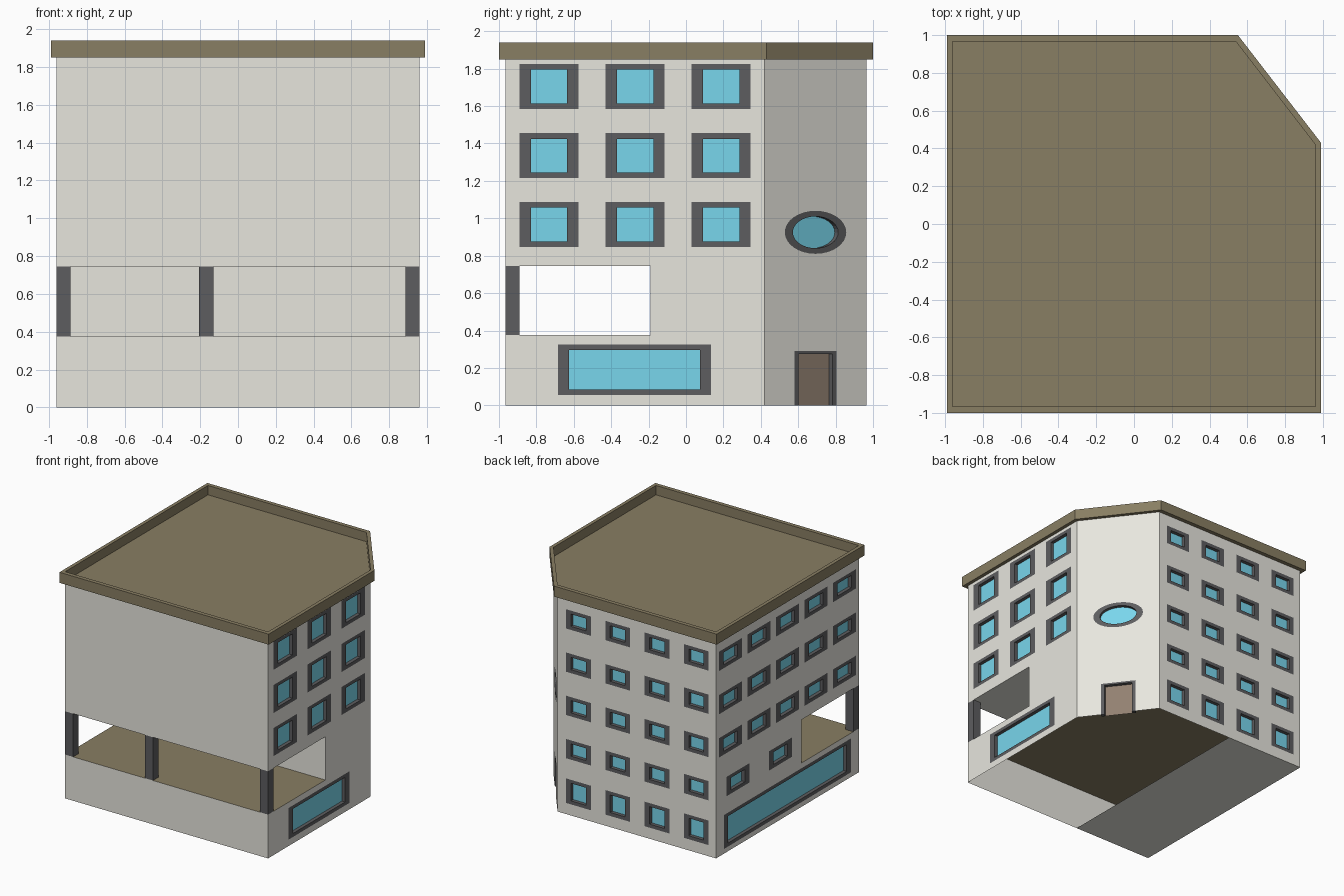
import bpy, math
from mathutils import Matrix, Vector

if "Cube" in bpy.data.objects:
    bpy.data.objects.remove(bpy.data.objects["Cube"])


def material(name, rgb):
    m = bpy.data.materials.new(name)
    m.diffuse_color = (*rgb, 1)
    m.use_nodes = True
    m.node_tree.nodes["Principled BSDF"].inputs["Base Color"].default_value = m.diffuse_color
    return m


WALL = material("warm_grey_wall", (0.8, 0.79, 0.73))
BROWN = material("brown_roof", (0.25, 0.21, 0.125))
DARK = material("dark_frame", (0.11, 0.11, 0.115))
GLASS = material("blue_glass", (0.19, 0.67, 0.84))
DOOR = material("brown_door", (0.29, 0.22, 0.165))

X, Y, TOP = 0.96, 0.965, 1.85           # wall extents
LOW, HIGH, BACK = 0.375, 0.745, -0.19   # terrace floor, ceiling, rear wall
RECESS = 0.03


def panel(name, loops, mat, frame=Matrix(), z=0.0, thick=0.0):
    """Filled flat shape (inner loops are holes); its top is at local z."""
    cu = bpy.data.curves.new(name, 'CURVE')
    cu.dimensions = '2D'
    cu.fill_mode = 'BOTH'
    cu.extrude = thick / 2
    for pts in loops:
        s = cu.splines.new('POLY')
        s.points.add(len(pts) - 1)
        for p, (u, v) in zip(s.points, pts):
            p.co = (u, v, 0, 1)
        s.use_cyclic_u = True
    tmp = bpy.data.objects.new(name + "_outline", cu)
    me = bpy.data.meshes.new_from_object(tmp)
    bpy.data.objects.remove(tmp)
    me.transform(frame @ Matrix.Translation((0, 0, z - thick / 2)))
    me.materials.clear()
    me.materials.append(mat)
    for f in me.polygons:
        f.use_smooth = False
    me.name = name
    ob = bpy.data.objects.new(name, me)
    bpy.context.collection.objects.link(ob)
    return ob


def wall_frame(origin, along):
    """Local x runs along the wall, y is up, z points outward."""
    u = Vector((*along, 0)).normalized()
    up = Vector((0, 0, 1))
    m = Matrix((u, up, u.cross(up))).transposed().to_4x4()
    m.translation = Vector((*origin, 0))
    return m


def rect(u0, u1, v0, v1):
    return [(u0, v0), (u1, v0), (u1, v1), (u0, v1)]


def window(cu, cv, w, h, bu=0.06, bv=0.03):
    """Outer and inner outline of a rectangular window."""
    return (rect(cu - w / 2, cu + w / 2, cv - h / 2, cv + h / 2),
            rect(cu - w / 2 + bu, cu + w / 2 - bu, cv - h / 2 + bv, cv + h / 2 - bv))


def ellipse(cu, cv, w, h, n=32):
    return [(cu + w / 2 * math.cos(2 * math.pi * i / n),
             cv + h / 2 * math.sin(2 * math.pi * i / n)) for i in range(n)]


def facade(side, outlines, frame, windows=()):
    """Wall with window holes, flush frames and recessed glass."""
    panel(side + "_wall", outlines + [o for o, _ in windows], WALL, frame)
    if windows:
        panel(side + "_window_frames", [l for pair in windows for l in pair],
              DARK, frame, 0, RECESS)
        panel(side + "_glass", [i for _, i in windows], GLASS, frame, -RECESS)


def notched(front, rear, cut):
    """Side wall outline with the terrace opening at its front end."""
    return [(front, 0), (rear, 0), (rear, TOP), (front, TOP),
            (front, HIGH), (cut, HIGH), (cut, LOW), (front, LOW)]


footprint = [(-X, -Y), (X, -Y), (X, 0.42), (0.54, Y), (-X, Y)]
eaves = [(-0.99, -1), (0.99, -1), (0.99, 0.43), (0.55, 1), (-0.99, 1)]

# Front wall: plain bands below and above the terrace
facade("front", [rect(-X, X, 0, LOW), rect(-X, X, HIGH, TOP)],
       wall_frame((0, -Y), (1, 0)))

# Right wall: 3 x 3 windows and a shop window
right = [window(y, z, 0.315, 0.24) for z in (0.967, 1.335, 1.705)
         for y in (-0.7325, -0.2725, 0.1875)]
right.append(window(-0.275, 0.19, 0.82, 0.27))
facade("right", [notched(-Y, 0.42, BACK)], wall_frame((X, 0), (0, 1)), right)

# Left wall: 5 x 3 windows, two beside the terrace, long shop window
left = [window(i * 0.385, z, 0.31, 0.165) for z in (0.93, 1.30, 1.67)
        for i in range(-2, 3)]
left += [window(u, 0.56, 0.31, 0.165) for u in (-0.67, -0.095)]
left.append(window(0, 0.185, 1.72, 0.29))
facade("left", [notched(Y, -Y, -BACK)], wall_frame((-X, 0), (0, -1)), left)

# Back wall: 4 x 5 windows, the ground row taller
back = [window(0.773 - i * 0.372, z, 0.235, h, 0.047, 0.03)
        for z, h in ((0.20, 0.21), (0.56, 0.165), (0.93, 0.165), (1.30, 0.165), (1.67, 0.165))
        for i in range(4)]
facade("back", [rect(-0.54, X, 0, TOP)], wall_frame((0, Y), (-1, 0)), back)

# Cut corner: oval window above the entrance
a, b = Vector((X, 0.42)), Vector((0.54, Y))
corner = wall_frame((a + b) / 2, b - a)
h = (b - a).length / 2
facade("corner", [[(-h, 0), (-0.143, 0), (-0.143, 0.29), (0.143, 0.29),
                   (0.143, 0), (h, 0), (h, TOP), (-h, TOP)]], corner,
       [(ellipse(0, 0.925, 0.415, 0.23), ellipse(0, 0.925, 0.306, 0.17))])
panel("door_frame", [[(-0.143, 0), (-0.114, 0), (-0.114, 0.274), (0.114, 0.274),
                      (0.114, 0), (0.143, 0), (0.143, 0.29), (-0.143, 0.29)]],
      DARK, corner, 0, RECESS)
panel("door", [rect(-0.114, 0.114, 0, 0.274)], DOOR, corner, -RECESS)

# Terrace: floor, ceiling, rear wall and columns
panel("terrace_floor", [footprint], BROWN, z=LOW)
panel("terrace_ceiling", [rect(-X, X, -Y, BACK)], WALL, z=HIGH)
panel("terrace_rear_wall", [rect(-X, X, LOW, HIGH)], WALL,
      wall_frame((0, BACK), (1, 0)))
for name, x in (("left", -X), ("middle", -0.205), ("right", X - 0.075)):
    panel(name + "_column", [rect(x, x + 0.075, -Y, -Y + 0.075)], DARK,
          z=HIGH, thick=HIGH - LOW)

# Partial ground slab
panel("ground_slab", [rect(-X, -0.2, -Y, Y)], WALL)

# Roof: raised rim around a sunken deck
panel("roof_rim", [eaves, footprint], BROWN, z=1.94, thick=0.09)
panel("roof_deck", [footprint], BROWN, z=1.86)
